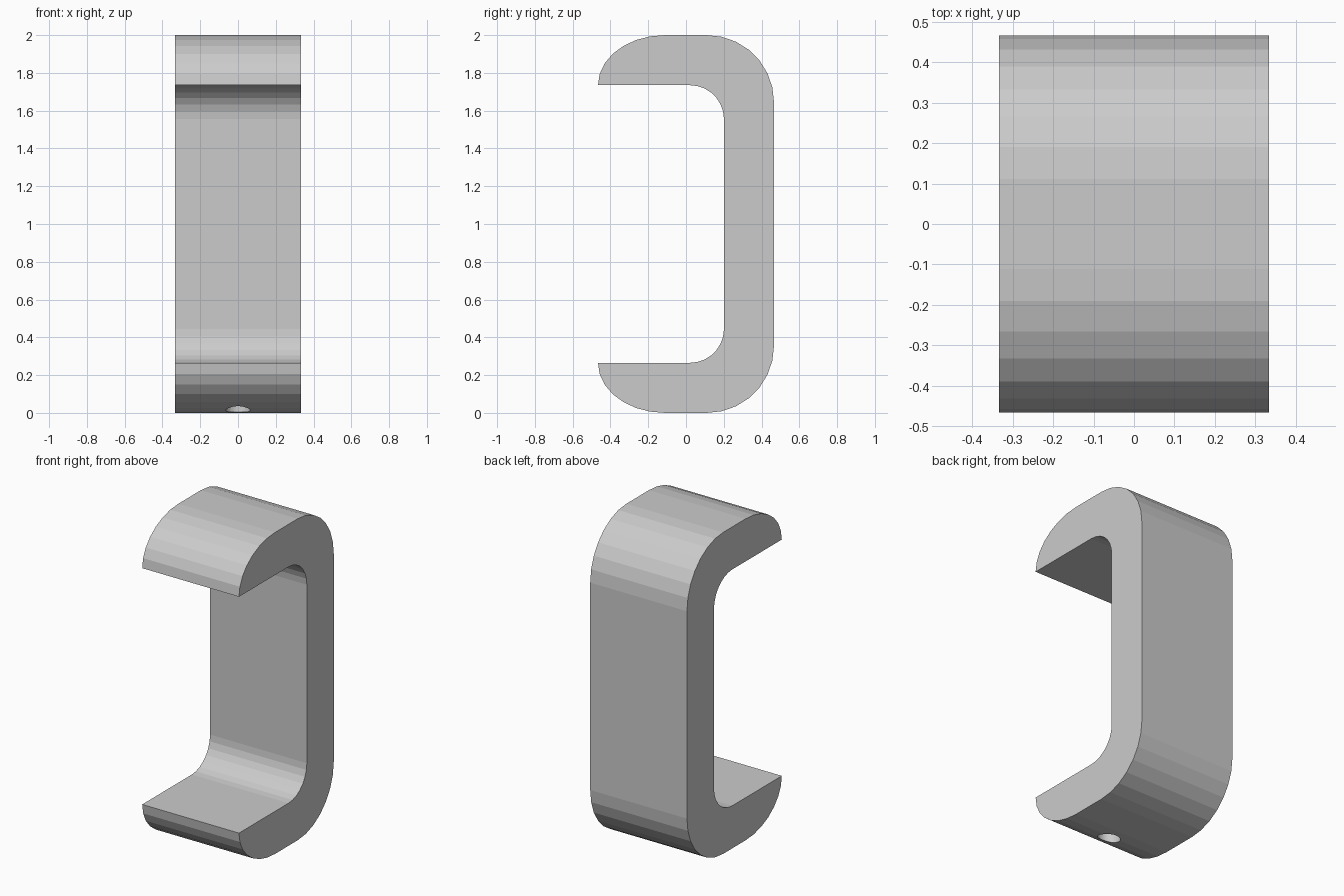
import bpy
import bmesh
from math import sin, cos, pi

if "Cube" in bpy.data.objects:
    bpy.data.objects.remove(bpy.data.objects["Cube"], do_unlink=True)

HALF_WIDTH = 0.333
HALF_DEPTH = 0.466
ARM = 0.265          # thickness of the arms and the back
STEPS = 7            # flat facets per rounded corner

grey = bpy.data.materials.new("plain grey")
grey.use_nodes = True
grey.diffuse_color = (0.6, 0.6, 0.6, 1)
grey.node_tree.nodes["Principled BSDF"].inputs["Base Color"].default_value = (0.6, 0.6, 0.6, 1)


def corner(cy, cz, ry, rz, start, end):
    """Points of a quarter ellipse in the side plane."""
    angles = [start + (end - start) * i / STEPS for i in range(STEPS + 1)]
    return [(cy + ry * cos(a), cz + rz * sin(a)) for a in angles]


def make_object(name, bm):
    bmesh.ops.recalc_face_normals(bm, faces=bm.faces)
    mesh = bpy.data.meshes.new(name)
    bm.to_mesh(mesh)
    bm.free()
    mesh.materials.append(grey)
    obj = bpy.data.objects.new(name, mesh)
    bpy.context.collection.objects.link(obj)
    return obj


# Upper half of the side profile: arm tip, outer corner, inner corner
outer = 0.355
inner = 0.18
inside_y = HALF_DEPTH - ARM
tip = corner(outer - HALF_DEPTH, 2 - ARM, outer, ARM, pi, pi / 2)
back = corner(HALF_DEPTH - outer, 2 - outer, outer, outer, pi / 2, 0)
inside = corner(inside_y - inner, 2 - ARM - inner, inner, inner, 0, pi / 2)

# Mirror it to the lower half and close the outline
outside_run = tip + back
outline = (outside_run + [(y, 2 - z) for y, z in reversed(outside_run)]
           + [(y, 2 - z) for y, z in reversed(inside)] + inside)

# Bracket body: the profile swept across the width
bm = bmesh.new()
face = bm.faces.new([bm.verts.new((-HALF_WIDTH, y, z)) for y, z in outline])
swept = bmesh.ops.extrude_face_region(bm, geom=[face])
moved = [v for v in swept["geom"] if isinstance(v, bmesh.types.BMVert)]
bmesh.ops.translate(bm, verts=moved, vec=(2 * HALF_WIDTH, 0, 0))
body = make_object("bracket_body", bm)

# Blind round hole in the underside of the lower arm
bm = bmesh.new()
bmesh.ops.create_cone(bm, cap_ends=True, segments=32, radius1=0.065, radius2=0.065, depth=0.3)
bmesh.ops.translate(bm, verts=bm.verts, vec=(0, -0.22, 0))
cutter = make_object("hole_cutter", bm)
cutter.hide_render = True
cutter.hide_viewport = True
cutter.display_type = 'WIRE'

cut = body.modifiers.new("screw hole", 'BOOLEAN')
cut.operation = 'DIFFERENCE'
cut.solver = 'EXACT'
cut.object = cutter
